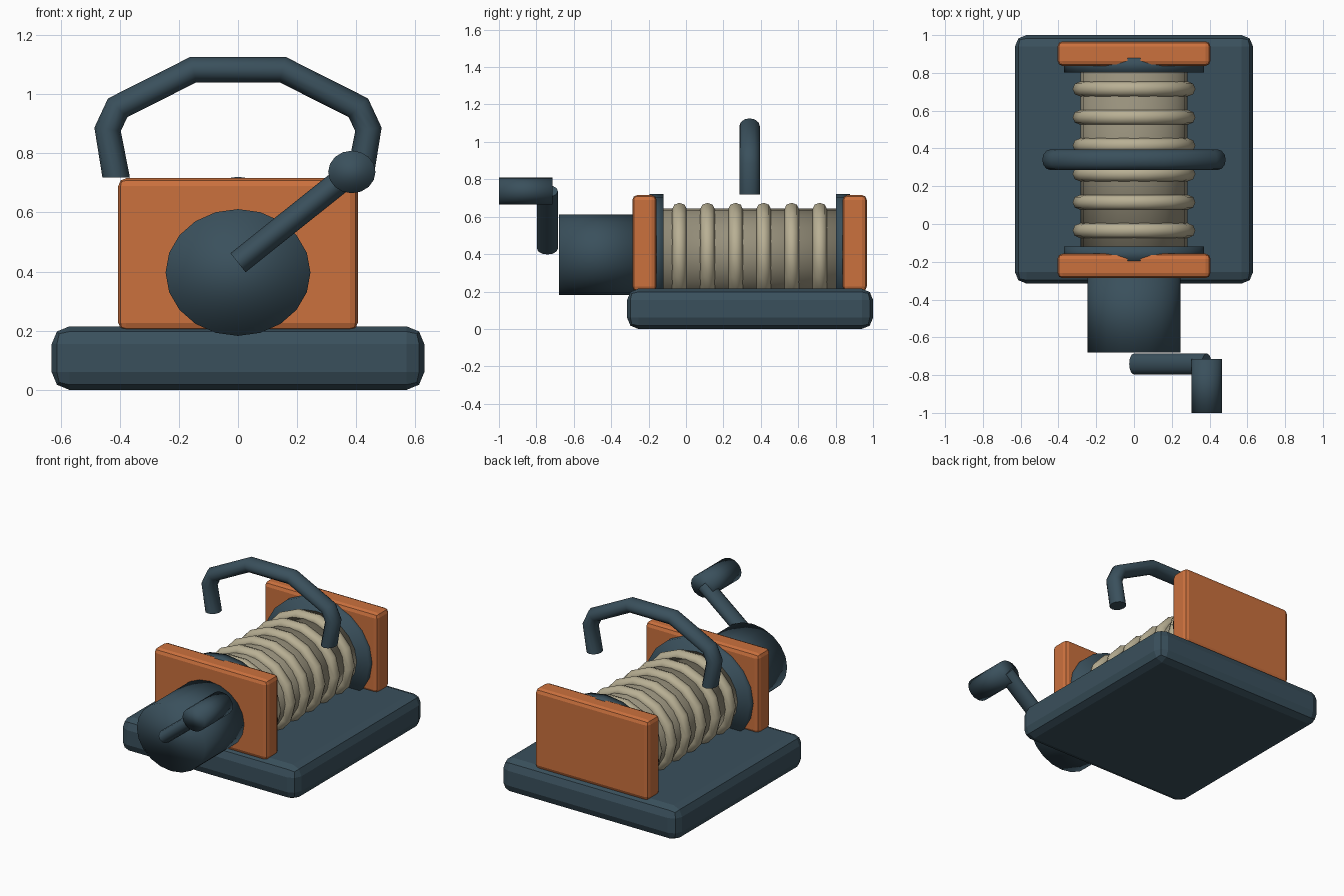
import bpy, bmesh
from math import pi, cos, sin
from mathutils import Vector

if "Cube" in bpy.data.objects:
    bpy.data.objects.remove(bpy.data.objects["Cube"], do_unlink=True)

SQUASH = 0.875      # round parts are slightly flattened in height
AXIS_Z = 0.397      # height of the drum axis
MID_Y = 0.34        # middle of the drum


def make_material(name, rgb):
    m = bpy.data.materials.new(name)
    m.use_nodes = True
    color = (*rgb, 1)
    m.diffuse_color = color
    bsdf = next(n for n in m.node_tree.nodes if n.type == 'BSDF_PRINCIPLED')
    bsdf.inputs["Base Color"].default_value = color
    return m


STEEL = make_material("dark_blue_grey", (0.042, 0.08, 0.107))
ORANGE = make_material("orange", (0.60, 0.165, 0.048))
ROPE = make_material("pale_rope", (0.48, 0.43, 0.295))
CORE = make_material("dull_rope", (0.31, 0.28, 0.2))


def finish(name, mat, smooth=True):
    ob = bpy.context.object
    ob.name = name
    ob.data.materials.append(mat)
    if smooth:
        bpy.ops.object.shade_smooth()
    return ob


def block(name, mat, half_x, y0, y1, z0, z1, bevel):
    bpy.ops.mesh.primitive_cube_add(size=1, location=(0, (y0 + y1) / 2, (z0 + z1) / 2))
    ob = finish(name, mat, smooth=False)
    ob.scale = (2 * half_x, y1 - y0, z1 - z0)
    bpy.ops.object.transform_apply(location=False, rotation=False, scale=True)
    mod = ob.modifiers.new("rounded_edges", 'BEVEL')
    mod.width, mod.segments = bevel, 2


def barrel(name, mat, radius, y0, y1, x=0, z=AXIS_Z, sides=20, squash=SQUASH):
    bpy.ops.mesh.primitive_cylinder_add(vertices=sides, radius=radius, depth=y1 - y0,
                                        location=(x, (y0 + y1) / 2, z),
                                        rotation=(pi / 2, 0, 0))
    finish(name, mat).scale = (1, squash, 1)


def tube(name, mat, path, y, half_plane, half_y, level_ends=False, sides=12):
    """Sweep an oval along an (x, z) path with mitred corners."""
    pts = [Vector(p) for p in path]
    dirs = [(b - a).normalized() for a, b in zip(pts, pts[1:])]
    bm = bmesh.new()
    rings = []
    for i, p in enumerate(pts):
        a, b = dirs[max(i - 1, 0)], dirs[min(i, len(dirs) - 1)]
        t = (a + b).normalized()
        n = Vector((-t.y, t.x))
        n /= n.dot(Vector((-a.y, a.x)))
        if level_ends and i in (0, len(pts) - 1):
            n = Vector((-1 if i == 0 else 1, 0)) * 1.08
        ring = []
        for k in range(sides):
            ang = 2 * pi * k / sides
            q = p + n * half_plane * cos(ang)
            ring.append(bm.verts.new((q.x, y + half_y * sin(ang), q.y)))
        rings.append(ring)
    for r, s in zip(rings, rings[1:]):
        for k in range(sides):
            j = (k + 1) % sides
            bm.faces.new((r[k], r[j], s[j], s[k]))
    bm.faces.new(rings[0])
    bm.faces.new(rings[-1])
    bmesh.ops.recalc_face_normals(bm, faces=bm.faces)
    me = bpy.data.meshes.new(name)
    bm.to_mesh(me)
    bm.free()
    ob = bpy.data.objects.new(name, me)
    bpy.context.collection.objects.link(ob)
    bpy.ops.object.select_all(action='DESELECT')
    ob.select_set(True)
    bpy.context.view_layer.objects.active = ob
    me.materials.append(mat)
    bpy.ops.object.shade_smooth_by_angle(angle=1.0)


# Base and the two upright side plates
block("base", STEEL, 0.63, -0.315, 1.0, 0, 0.215, 0.06)
block("front_plate", ORANGE, 0.405, -0.287, -0.157, 0.2, 0.716, 0.027)
block("back_plate", ORANGE, 0.405, 0.837, 0.967, 0.2, 0.716, 0.027)

# Drum with its end flanges
barrel("drum", CORE, 0.283, -0.15, 0.83)
barrel("front_flange", STEEL, 0.37, -0.195, -0.12)
barrel("back_flange", STEEL, 0.37, 0.803, 0.878)

# Rope windings
for i in range(6):
    bpy.ops.mesh.primitive_torus_add(major_segments=14, minor_segments=8,
                                     major_radius=0.286, minor_radius=0.039,
                                     location=(0, MID_Y + (i - 2.5) * 0.15, AXIS_Z),
                                     rotation=(pi / 2, 0, 0))
    finish(f"rope_winding_{i + 1}", ROPE).scale = (1, SQUASH, 1)

# Motor housing and crank
barrel("motor_housing", STEEL, 0.245, -0.68, -0.25)
tube("crank_arm", STEEL, [(0, 0.43), (0.385, 0.737)], -0.741, 0.041, 0.056)
barrel("crank_grip", STEEL, 0.08, -1.0, -0.715, x=0.385, z=0.737, sides=16, squash=0.9)

# Carrying handle arch, mirrored about x = 0
half = [(-0.412, 0.718), (-0.441, 0.881), (-0.407, 0.954), (-0.151, 1.083)]
arch = half + [(-x, z) for x, z in reversed(half)]
tube("handle_arch", STEEL, arch, MID_Y, 0.043, 0.055, level_ends=True)
